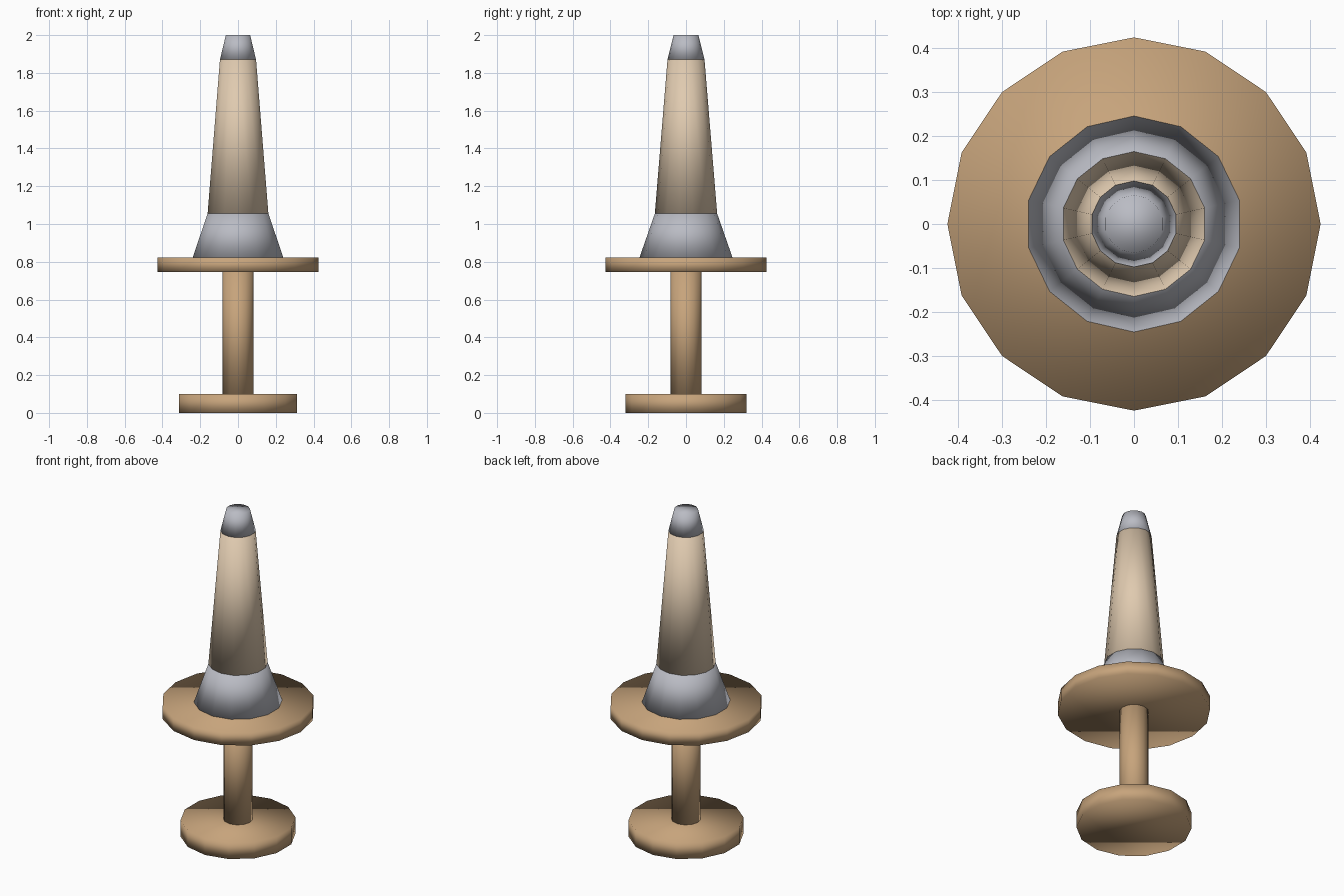
import bpy

cube = bpy.data.objects.get("Cube")
if cube:
    bpy.data.objects.remove(cube, do_unlink=True)


def material(name, color):
    mat = bpy.data.materials.new(name)
    mat.use_nodes = True
    mat.diffuse_color = (*color, 1)
    bsdf = next(n for n in mat.node_tree.nodes if n.type == "BSDF_PRINCIPLED")
    bsdf.inputs["Base Color"].default_value = (*color, 1)
    return mat


tan_wood = material("tan wood", (0.57, 0.37, 0.20))
pale_wood = material("pale wood", (0.74, 0.59, 0.43))
grey_metal = material("grey metal", (0.49, 0.50, 0.55))


def frustum(name, sides, bottom, top, low, high, mat):
    """Capped, softly shaded tapered cylinder between two heights."""
    bpy.ops.mesh.primitive_cone_add(
        vertices=sides, radius1=bottom, radius2=top, depth=high - low,
        end_fill_type="NGON", location=(0, 0, (low + high) / 2))
    obj = bpy.context.object
    obj.name = name
    obj.data.materials.append(mat)
    bpy.ops.object.shade_smooth()
    return obj


# Turned wooden stand
frustum("base_disc", 14, 0.32, 0.32, 0, 0.10, tan_wood)
frustum("post", 12, 0.082, 0.082, 0.10, 0.745, tan_wood)
frustum("upper_disc", 16, 0.425, 0.425, 0.745, 0.823, tan_wood)

# Tapered spike with metal collar and tip
frustum("collar", 14, 0.246, 0.165, 0.823, 1.055, grey_metal)
frustum("shaft", 14, 0.165, 0.098, 1.055, 1.87, pale_wood)
frustum("tip", 14, 0.098, 0.066, 1.87, 2.0, grey_metal)
